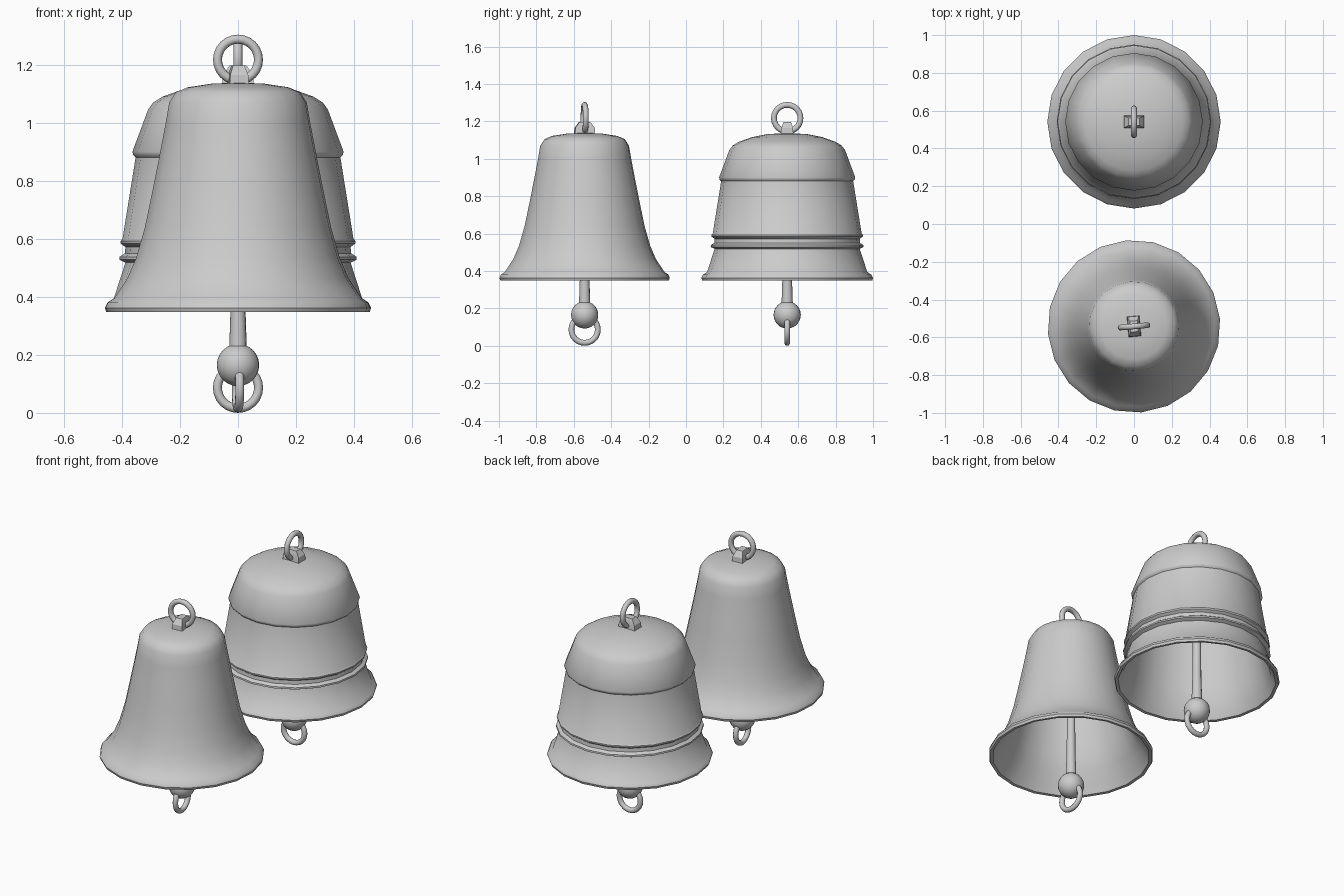
import bpy, bmesh, math
from mathutils import Matrix

if "Cube" in bpy.data.objects:
    bpy.data.objects.remove(bpy.data.objects["Cube"])

SIDES = 20


def finish(name, bm, place, angle=40):
    bmesh.ops.recalc_face_normals(bm, faces=bm.faces)
    me = bpy.data.meshes.new(name)
    bm.to_mesh(me)
    bm.free()
    ob = bpy.data.objects.new(name, me)
    bpy.context.collection.objects.link(ob)
    ob.matrix_world = place
    bpy.ops.object.select_all(action='DESELECT')
    ob.select_set(True)
    bpy.context.view_layer.objects.active = ob
    bpy.ops.object.shade_smooth_by_angle(angle=math.radians(angle))
    return ob


def lathe(name, profile, place, sides=SIDES, angle=40):
    bm = bmesh.new()
    vs = [bm.verts.new((r, 0, z)) for r, z in profile]
    es = [bm.edges.new(p) for p in zip(vs, vs[1:])]
    bmesh.ops.spin(bm, geom=vs + es, axis=(0, 0, 1), cent=(0, 0, 0),
                   angle=2 * math.pi, steps=sides, use_duplicate=False)
    bmesh.ops.remove_doubles(bm, verts=bm.verts, dist=1e-4)
    return finish(name, bm, place, angle)


def ring(name, z, turn, place, major=0.071, minor=0.0155, n=24, m=10):
    # Upright torus; turn = 0 lies in the local xz plane
    bm = bmesh.new()
    loops = []
    for i in range(n):
        a = 2 * math.pi * i / n
        loop = []
        for j in range(m):
            b = 2 * math.pi * j / m
            r = major + minor * math.cos(b)
            loop.append(bm.verts.new((r * math.cos(a), minor * math.sin(b), z + r * math.sin(a))))
        loops.append(loop)
    for i in range(n):
        p, q = loops[i], loops[(i + 1) % n]
        for j in range(m):
            k = (j + 1) % m
            bm.faces.new((p[j], q[j], q[k], p[k]))
    return finish(name, bm, place @ Matrix.Rotation(turn, 4, 'Z'), 60)


def bracket(name, turn, place):
    # Tapered lug that holds the hanging ring
    bm = bmesh.new()
    levels = [(0.055, 0.034, 1.12), (0.052, 0.031, 1.165), (0.029, 0.02, 1.197)]
    rows = [[bm.verts.new((sx * x, sy * y, z)) for sx, sy in ((-1, -1), (1, -1), (1, 1), (-1, 1))]
            for x, y, z in levels]
    for p, q in zip(rows, rows[1:]):
        for j in range(4):
            k = (j + 1) % 4
            bm.faces.new((p[j], p[k], q[k], q[j]))
    bm.faces.new(rows[0])
    bm.faces.new(rows[-1])
    return finish(name, bm, place @ Matrix.Rotation(turn, 4, 'Z'), 30)


def bell(label, outer, inner, y, spin, turn):
    place = Matrix.Translation((0, y, 0)) @ Matrix.Rotation(math.radians(spin), 4, 'Z')
    # Hollow shell: outer wall down to the rim, then back up inside
    lathe(label + "_shell", outer + inner, place)
    # Clapper rod and ball
    lathe(label + "_clapper_rod", [(0, 1.12), (0.02, 1.12), (0.025, 0.38), (0.031, 0.2), (0, 0.2)],
          place, 12)
    ball = bmesh.new()
    bmesh.ops.create_uvsphere(ball, u_segments=20, v_segments=12, radius=0.073)
    bmesh.ops.translate(ball, verts=ball.verts, vec=(0, 0, 0.165))
    finish(label + "_clapper_ball", ball, place)
    # Hanging ring above and pull ring below, at right angles
    bracket(label + "_bracket", turn + math.pi / 2, place)
    ring(label + "_hanging_ring", 1.217, turn, place)
    ring(label + "_pull_ring", 0.0865, turn + math.pi / 2, place)


# Flared bell in front
flared_out = [(0, 1.138), (0.09, 1.135), (0.175, 1.122), (0.215, 1.105), (0.238, 1.07),
              (0.25, 1.0), (0.271, 0.89), (0.297, 0.76), (0.322, 0.64), (0.352, 0.535),
              (0.382, 0.465), (0.428, 0.395), (0.45, 0.38), (0.457, 0.362), (0.452, 0.348)]
flared_in = [(0.435, 0.35), (0.41, 0.395), (0.365, 0.465), (0.335, 0.535), (0.305, 0.64),
             (0.254, 0.89), (0.222, 1.06), (0.165, 1.105), (0, 1.12)]
bell("flared_bell", flared_out, flared_in, -0.542, 5, 0)

# Banded bell behind
banded_out = [(0, 1.138), (0.11, 1.131), (0.19, 1.115), (0.26, 1.09), (0.292, 1.07), (0.31, 1.045),
              (0.364, 0.9), (0.361, 0.888), (0.353, 0.88), (0.398, 0.6), (0.405, 0.592),
              (0.404, 0.583), (0.388, 0.572), (0.39, 0.55), (0.408, 0.538), (0.409, 0.528),
              (0.388, 0.518), (0.428, 0.395), (0.45, 0.38), (0.459, 0.362), (0.454, 0.348)]
banded_in = [(0.437, 0.35), (0.41, 0.395), (0.372, 0.52), (0.335, 0.88), (0.292, 1.045),
             (0.245, 1.075), (0, 1.12)]
bell("banded_bell", banded_out, banded_in, 0.541, 0, math.pi / 2)
